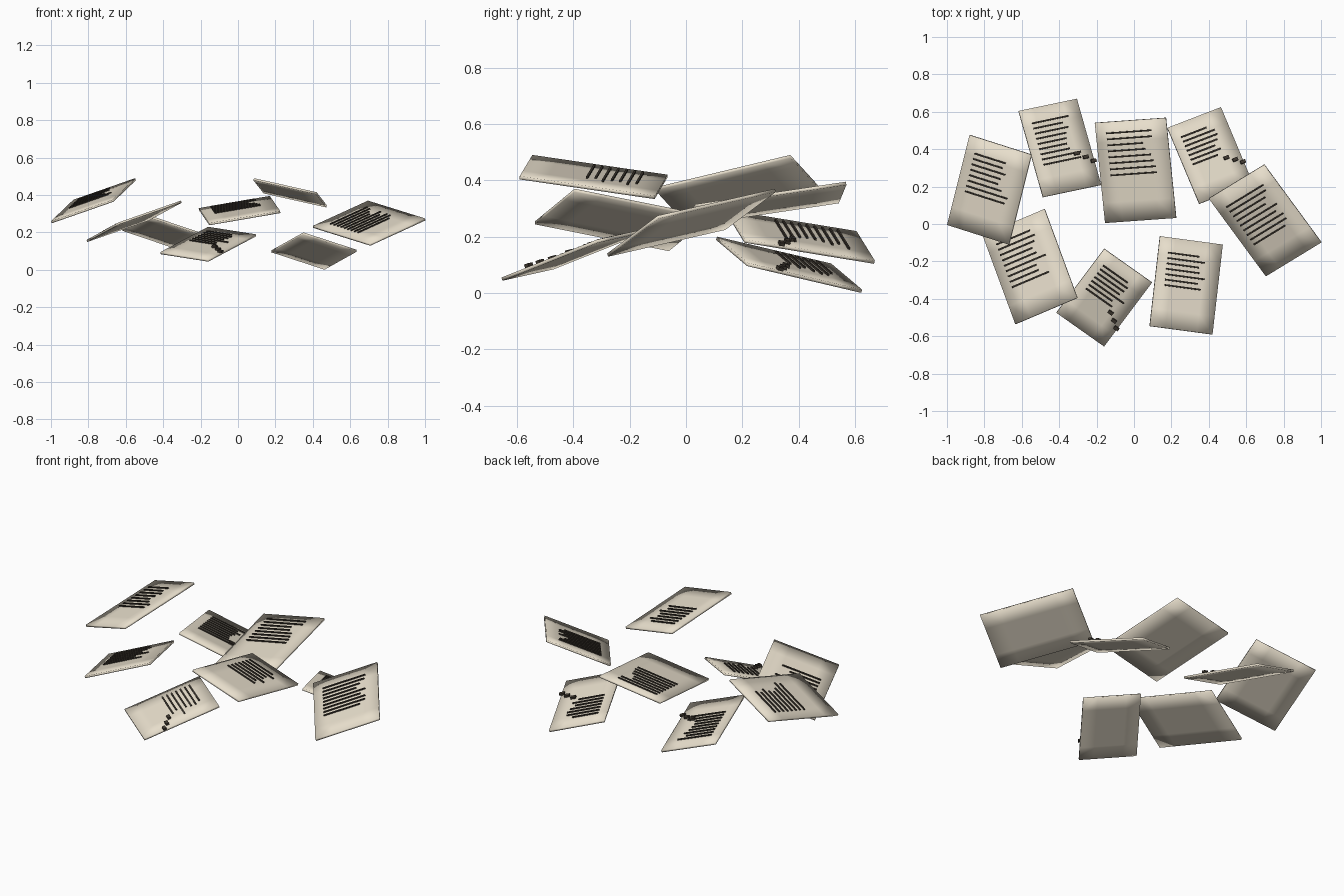
import bpy, random
from mathutils import Vector as V

if "Cube" in bpy.data.objects:
    bpy.data.objects.remove(bpy.data.objects["Cube"])
random.seed(4)

def mat(name, col):
    m = bpy.data.materials.new(name)
    m.diffuse_color = (*col, 1)
    m.use_nodes = True
    m.node_tree.nodes["Principled BSDF"].inputs["Base Color"].default_value = m.diffuse_color
    return m

PAPER = mat("paper", (0.80, 0.73, 0.60))
INK = mat("ink", (0.05, 0.04, 0.03))
THICK = 0.012

def make(name, verts, faces, material):
    me = bpy.data.meshes.new(name)
    me.from_pydata(verts, [], faces)
    me.materials.append(material)
    ob = bpy.data.objects.new(name, me)
    bpy.context.collection.objects.link(ob)
    return ob

def sheet(i, tl, tr, bl, rows, v0, blots):
    tl, tr, bl = V(tl), V(tr), V(bl)
    w, h = tr - tl, bl - tl
    n = h.cross(w).normalized()          # upward face normal
    def at(u, v, d=0.0):
        return tl + w * u + h * v + n * d
    # paper: closed thin slab, smooth shaded so the rim looks softly rolled
    nu, nv = 4, 5
    pts = [at(a / nu, b / nv) for b in range(nv + 1) for a in range(nu + 1)]
    quads = []
    for b in range(nv):
        for a in range(nu):
            k = b * (nu + 1) + a
            quads.append((k, k + nu + 1, k + nu + 2, k + 1))
    page = make(f"page_{i}", pts, quads, PAPER)
    s = page.modifiers.new("thickness", 'SOLIDIFY')
    s.thickness, s.offset = THICK, -1
    for p in page.data.polygons:
        p.use_smooth = True
    # thin raised bars: written rows and small ink blots
    verts, faces = [], []
    def bar(u0, u1, v, half, lo=0.004, hi=0.010):
        k = len(verts)
        hv = half / h.length
        for d in (lo, hi):
            verts.extend(at(a, b, d) for a, b in
                         ((u0, v - hv), (u1, v - hv), (u1, v + hv), (u0, v + hv)))
        faces.extend(tuple(k + j for j in f) for f in
                     ((3, 2, 1, 0), (4, 5, 6, 7), (0, 1, 5, 4),
                      (1, 2, 6, 5), (2, 3, 7, 6), (3, 0, 4, 7)))
    for r in range(rows):
        bar(0.15, random.uniform(0.6, 0.83), v0 + 0.06 * r, 0.004)
    if blots:
        for u, v in ((0.74, 0.60), (0.87, 0.66), (0.98, 0.72)):
            bar(u - 0.045, u + 0.045, v, 0.009, 0.0, 0.012)
    make(f"written_rows_{i}", [tuple(p) for p in verts], faces, INK)

# top-left, top-right, bottom-left corners, row count, first row, blots
PAGES = [
    ((-.88, .475, .375), (-.55, .37, .49), (-1.0, -.005, .26), 8, .17, False),
    ((-.615, .605, .22), (-.305, .67, .115), (-.485, .145, .295), 9, .17, True),
    ((-.21, .54, .33), (.17, .567, .395), (-.155, .005, .25), 8, .11, False),
    ((.18, .515, .105), (.465, .625, .012), (.35, .11, .2), 7, .17, True),
    ((.40, .135, .235), (.695, .315, .37), (.705, -.28, .14), 9, .17, False),
    ((-.81, -.06, .16), (-.48, .08, .275), (-.635, -.535, .255), 9, .15, False),
    ((-.16, -.135, .23), (.095, -.315, .19), (-.415, -.475, .095), 7, .17, True),
    ((.14, -.065, .42), (.475, -.11, .345), (.085, -.545, .49), 7, .17, False),
]
for i, p in enumerate(PAGES, 1):
    sheet(i, *p)
